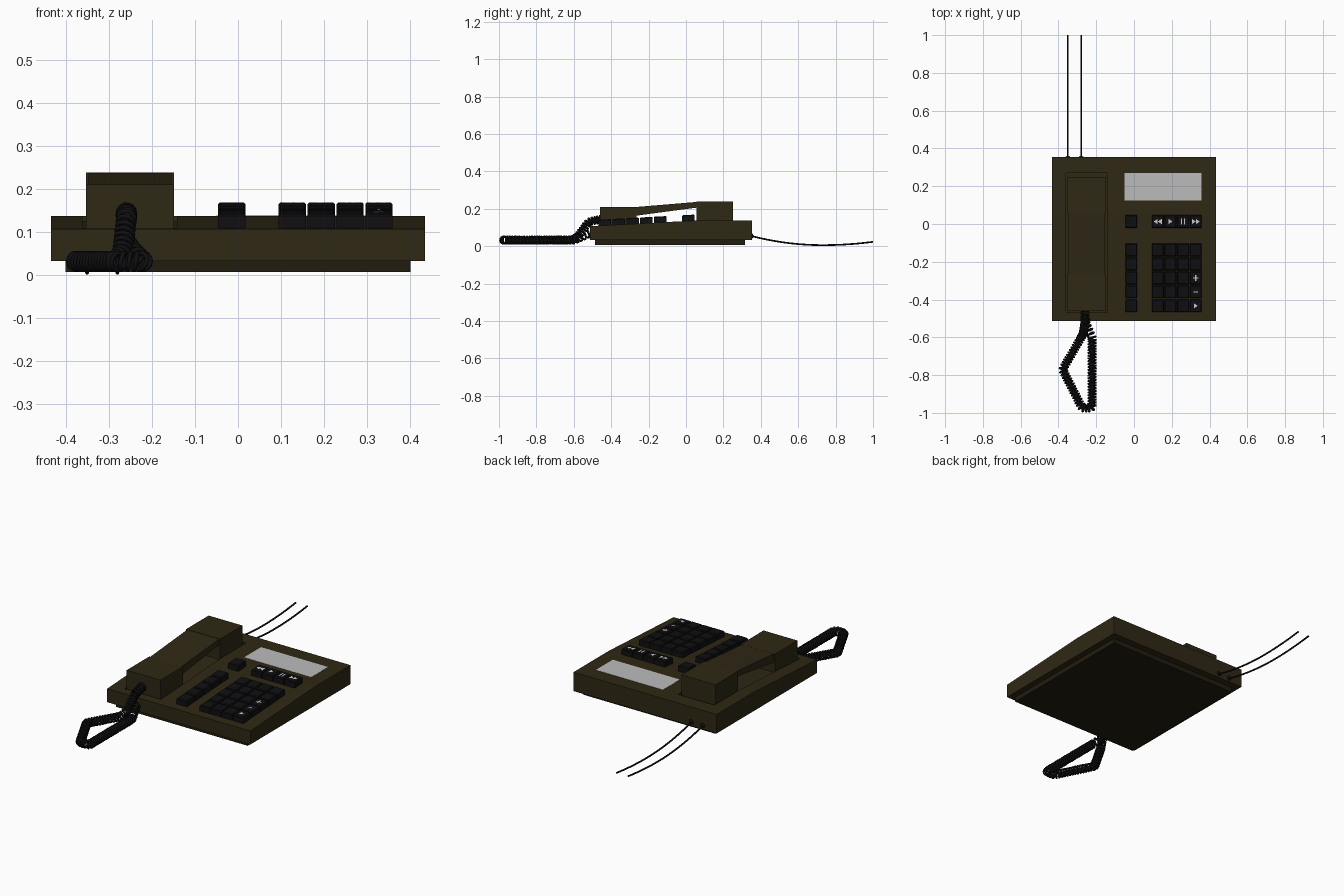
import bpy, bmesh, math
from mathutils import Vector

if "Cube" in bpy.data.objects:
    bpy.data.objects.remove(bpy.data.objects["Cube"])

def material(name, rgb):
    m = bpy.data.materials.new(name)
    m.diffuse_color = (*rgb, 1)
    m.use_nodes = True
    m.node_tree.nodes["Principled BSDF"].inputs["Base Color"].default_value = m.diffuse_color
    return m

OLIVE = material("olive", (0.028, 0.021, 0.007))
DARK = material("dark_olive", (0.016, 0.012, 0.005))
BLACK = material("black", (0.005, 0.005, 0.006))
GLASS = material("screen_grey", (0.5, 0.5, 0.5))
PALE = material("pale", (0.6, 0.6, 0.6))

def finish(bm, name, mat):
    bmesh.ops.recalc_face_normals(bm, faces=bm.faces)
    me = bpy.data.meshes.new(name)
    bm.to_mesh(me)
    bm.free()
    ob = bpy.data.objects.new(name, me)
    bpy.context.collection.objects.link(ob)
    if mat:
        me.materials.append(mat)
    return ob

def add_prism(bm, profile, x0, x1):
    """Extrude a (y, z) profile from x0 to x1."""
    a = [bm.verts.new((x0, y, z)) for y, z in profile]
    b = [bm.verts.new((x1, y, z)) for y, z in profile]
    bm.faces.new(a)
    bm.faces.new(b[::-1])
    for i in range(len(a)):
        j = (i + 1) % len(a)
        bm.faces.new((a[i], b[i], b[j], a[j]))

def prism(name, profile, x0, x1, mat):
    bm = bmesh.new()
    add_prism(bm, profile, x0, x1)
    return finish(bm, name, mat)

def rect(y0, y1, z0, z1):
    return [(y0, z0), (y1, z0), (y1, z1), (y0, z1)]

BEND = 0.05
def top(y):
    """Height of the sloped case top."""
    return 0.137 + min(0, y - BEND) * 0.0535

# Case with a shallow handset recess, and its inset base
case = prism("case", [(-0.513, 0.033), (0.354, 0.033), (0.354, 0.137),
                      (BEND, 0.137), (-0.513, top(-0.513))], -0.434, 0.434, OLIVE)
cut = prism("recess_cutter", [(-0.467, top(-0.467) - 0.012), (BEND, 0.125), (0.27, 0.125),
                              (0.27, 0.3), (-0.467, 0.3)], -0.361, -0.141, None)
cut.hide_render = True
cut.hide_viewport = True
mod = case.modifiers.new("recess", "BOOLEAN")
mod.operation = "DIFFERENCE"
mod.solver = "EXACT"
mod.object = cut
prism("base", rect(-0.487, 0.315, 0.007, 0.034), -0.4, 0.4, DARK)

# Handset: mouthpiece, slimmer grip, earpiece
bm = bmesh.new()
add_prism(bm, rect(-0.46, -0.265, 0.1, 0.21), -0.353, -0.148)
add_prism(bm, [(-0.267, 0.163), (0.057, 0.206), (0.057, 0.2365), (-0.267, 0.2095)], -0.347, -0.154)
add_prism(bm, rect(0.055, 0.25, 0.124, 0.238), -0.353, -0.148)
finish(bm, "handset", OLIVE)

# Screen
prism("screen", rect(0.124, 0.271, 0.13, 0.138), -0.05, 0.357, GLASS)

# Keys
COLS = [0.126 + 0.067 * i for i in range(4)]
ROWS = [-0.138 - 0.0738 * i for i in range(5)]
SIDE = -0.0145
TOP_ROW = 0.013
HEIGHT = 0.032

def key(x, y, name):
    w, d = 0.0315, 0.0335
    bm = bmesh.new()
    add_prism(bm, [(y - d, top(y - d) - 0.006), (y + d, top(y + d) - 0.006),
                   (y + d, top(y + d) + HEIGHT), (y - d, top(y - d) + HEIGHT)], x - w, x + w)
    upper = [e for e in bm.edges if all(v.co.z > top(v.co.y) for v in e.verts)]
    bmesh.ops.bevel(bm, geom=upper, offset=0.004, segments=1, affect="EDGES")
    finish(bm, name, BLACK)

for x in COLS + [SIDE]:
    for y in [TOP_ROW] + ROWS:
        key(x, y, "key")

# Simple transport and volume symbols on the keys
def mark(bm, x, y, pts):
    bm.faces.new([bm.verts.new((x + px, y + py, top(y + py) + HEIGHT + 0.001)) for px, py in pts])

def arrow(bm, x, dx, y, s):
    mark(bm, x + dx, y, [(-0.01 * s, -0.014), (0.011 * s, 0), (-0.01 * s, 0.014)])

def bar(bm, x, y, w, h):
    mark(bm, x, y, [(-w, -h), (w, -h), (w, h), (-w, h)])

bm = bmesh.new()
for dx in (-0.011, 0.011):
    arrow(bm, COLS[0], dx, TOP_ROW, -1)
    arrow(bm, COLS[3], dx, TOP_ROW, 1)
    bar(bm, COLS[2] + dx * 0.7, TOP_ROW, 0.003, 0.016)
arrow(bm, COLS[1], 0, TOP_ROW, 1)
arrow(bm, COLS[3], 0, ROWS[4], 1)
bar(bm, COLS[3], ROWS[2], 0.015, 0.003)
bar(bm, COLS[3], ROWS[2], 0.003, 0.015)
bar(bm, COLS[3], ROWS[3], 0.011, 0.003)
marks = finish(bm, "key_symbols", PALE)
for p in marks.data.polygons:
    if p.normal.z < 0:
        p.flip()

# Cords
def tube(name, pts, radius, res):
    cu = bpy.data.curves.new(name, "CURVE")
    cu.dimensions = "3D"
    cu.bevel_depth = radius
    cu.bevel_resolution = res
    cu.use_fill_caps = True
    sp = cu.splines.new("POLY")
    sp.points.add(len(pts) - 1)
    for p, co in zip(sp.points, pts):
        p.co = (*co, 1)
    ob = bpy.data.objects.new(name, cu)
    bpy.context.collection.objects.link(ob)
    cu.materials.append(BLACK)

# Coiled handset cord: a helix wound around a path on the table
PATH = [Vector(p) for p in [(-0.259, -0.452, 0.145), (-0.259, -0.52, 0.13), (-0.268, -0.58, 0.05),
        (-0.285, -0.61, 0.032), (-0.378, -0.77, 0.032), (-0.275, -0.974, 0.032),
        (-0.222, -0.974, 0.032), (-0.222, -0.6, 0.032), (-0.25, -0.535, 0.06), (-0.26, -0.505, 0.075)]]
LENS = [(b - a).length for a, b in zip(PATH, PATH[1:])]
TOTAL = sum(LENS)

def raw(s):
    s = max(0, min(TOTAL, s))
    for i, l in enumerate(LENS):
        if s <= l or i == len(LENS) - 1:
            return PATH[i].lerp(PATH[i + 1], min(1, s / l))
        s -= l

def along(s):
    return (raw(s - 0.008) + raw(s) + raw(s + 0.008)) / 3

coil, s, phase = [], 0.0, 0.0
while s < TOTAL:
    t = (along(s + 0.012) - along(s - 0.012)).normalized()
    side = t.cross(Vector((0, 0, 1))).normalized()
    up = side.cross(t)
    coil.append(along(s) + 0.0195 * (math.cos(phase) * side + math.sin(phase) * up))
    pitch = 0.015 if s < TOTAL - 0.11 else 0.022
    s += pitch / 14
    phase += math.tau / 14
tube("coiled_cord", coil, 0.0055, 1)

# Two rear cables with round grommets
def sag(y):
    """Cable height: falls from the case, rests near y = 0.73, lifts at the end."""
    d = (y - 0.73) / 0.385
    return 0.0055 + (0.05 if d < 0 else 0.036) * d * d

for x in (-0.35, -0.28):
    ys = [0.345 + 0.655 * i / 24 for i in range(25)]
    tube("rear_cable", [(x, y, sag(y)) for y in ys], 0.0045, 2)
    bpy.ops.mesh.primitive_uv_sphere_add(segments=16, ring_count=8, radius=0.014,
                                         location=(x, 0.352, 0.055))
    g = bpy.context.object
    g.name = "cable_grommet"
    g.scale.y = 0.6
    g.data.materials.append(BLACK)
    bpy.ops.object.shade_smooth_by_angle()
